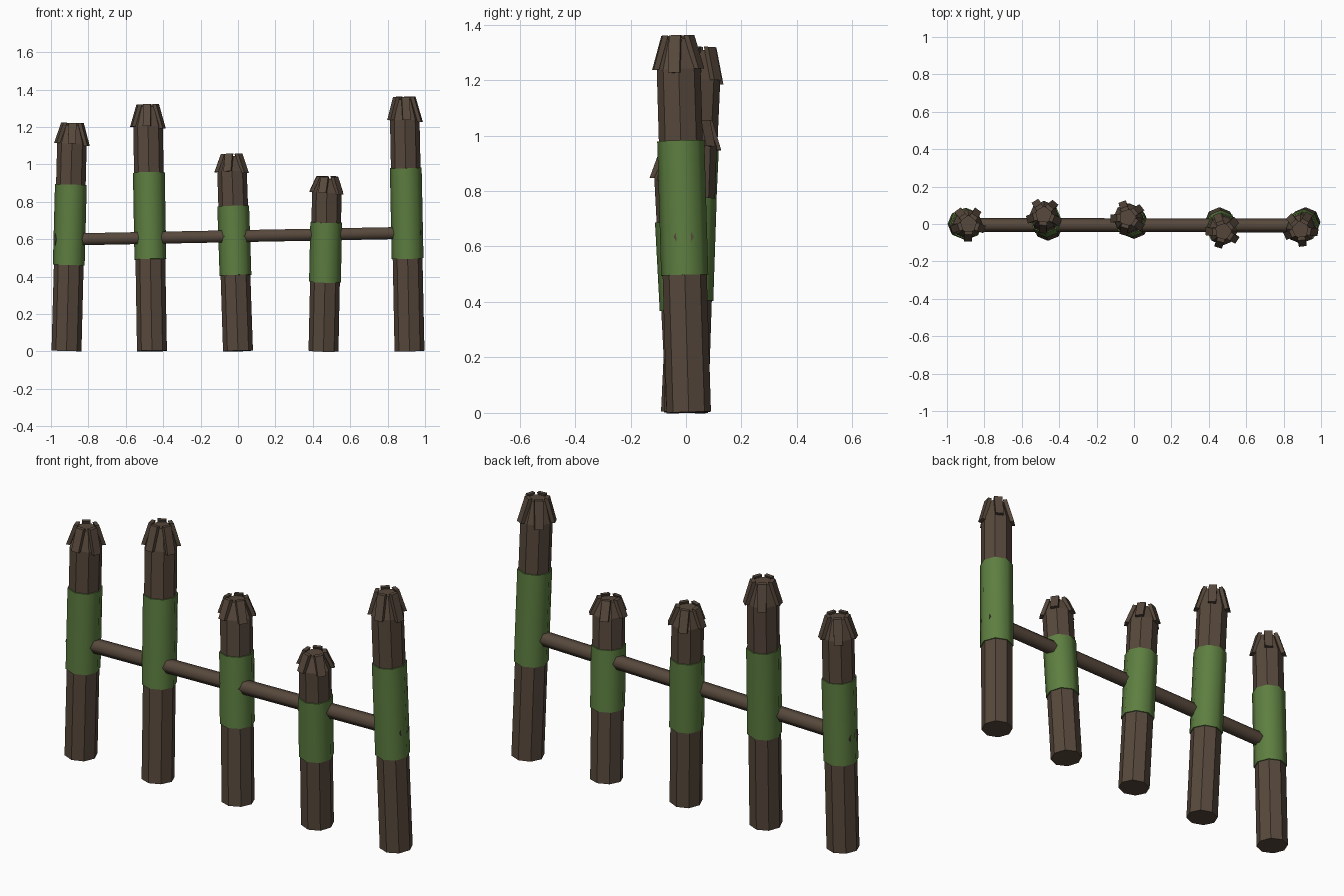
import bpy, bmesh, math
from mathutils import Vector, Matrix

if "Cube" in bpy.data.objects:
    bpy.data.objects.remove(bpy.data.objects["Cube"], do_unlink=True)


def material(name, rgb):
    m = bpy.data.materials.new(name)
    m.use_nodes = True
    m.diffuse_color = (*rgb, 1)
    m.node_tree.nodes["Principled BSDF"].inputs["Base Color"].default_value = (*rgb, 1)
    return m


BROWN = material("bark brown", (0.095, 0.065, 0.045))
GREEN = material("moss green", (0.110, 0.210, 0.052))


def make_object(name, bm, mat, matrix, smooth=False):
    bmesh.ops.recalc_face_normals(bm, faces=bm.faces)
    for f in bm.faces:
        f.smooth = smooth and len(f.verts) == 4
    mesh = bpy.data.meshes.new(name)
    bm.to_mesh(mesh)
    bm.free()
    mesh.materials.append(mat)
    ob = bpy.data.objects.new(name, mesh)
    ob.matrix_world = matrix
    bpy.context.collection.objects.link(ob)
    return ob


def lathe(profile, sides):
    """Closed prism through (radius, height) rings."""
    bm = bmesh.new()
    rings = [[bm.verts.new((r * math.cos(a), r * math.sin(a), z))
              for a in (math.tau * i / sides for i in range(sides))]
             for r, z in profile]
    for low, high in zip(rings, rings[1:]):
        for i in range(sides):
            j = (i + 1) % sides
            bm.faces.new((low[i], low[j], high[j], high[i]))
    bm.faces.new(rings[0][::-1])
    bm.faces.new(rings[-1])
    return bm


def slats(top, drop, turn, count=5):
    """Ring of flared slats around the tip of a post."""
    bm = bmesh.new()
    for i in range(count):
        spin = Matrix.Rotation(turn + math.tau * i / count, 4, "Z")
        box = bmesh.ops.create_cube(bm, size=1)["verts"]
        length = drop * (1 if i % 2 else 0.9)
        for v in box:
            upper = v.co.z > 0
            outer = 0.057 if upper else 0.094
            radius = outer if v.co.x > 0 else outer - 0.02
            v.co = spin @ Vector((radius, v.co.y * 0.042, top if upper else top - length))
    return bm


def frame(start, end):
    """Transform carrying local z onto the line from start to end."""
    turn = (end - start).to_track_quat("Z", "Y")
    swing = Vector((0, 0, 1)).rotation_difference(end - start)
    rot = swing if abs((end - start).normalized().z) > 0.5 else turn
    return Matrix.Translation(start) @ rot.to_matrix().to_4x4()


# Posts: base x, base y, top x, top y, height, band bottom, band top, slat turn
POSTS = [
    (-0.917, 0.00, -0.885, 0.00, 1.22, 0.46, 0.89, -1.57),
    (-0.460, -0.01, -0.483, 0.05, 1.32, 0.49, 0.955, -1.65),
    (0.000, 0.00, -0.035, 0.035, 1.055, 0.405, 0.775, -1.85),
    (0.457, 0.01, 0.477, -0.04, 0.935, 0.37, 0.69, -1.85),
    (0.917, 0.01, 0.889, -0.03, 1.36, 0.495, 0.98, -1.45),
]
for n, (bx, by, tx, ty, h, low, high, turn) in enumerate(POSTS, 1):
    place = frame(Vector((bx, by, 0.002)), Vector((tx, ty, h)))
    drop = 0.1 * h
    make_object(f"post_{n}", lathe([(0.08, 0), (0.079, h - drop * 0.9), (0.046, h - 0.012)], 8),
                BROWN, place)
    make_object(f"post_slats_{n}", slats(h, drop, turn), BROWN, place)
    make_object(f"post_band_{n}", lathe([(0.085, low), (0.085, high)], 8), GREEN, place, True)

# Rail running through all the posts, with its corners facing front and back
start, end = Vector((-0.978, -0.005, 0.597)), Vector((0.978, -0.008, 0.635))
rail = lathe([(0.037, 0), (0.037, (end - start).length)], 6)
bmesh.ops.rotate(rail, verts=rail.verts, matrix=Matrix.Rotation(0, 3, "Z"))
make_object("rail", rail, BROWN, frame(start, end), True)
